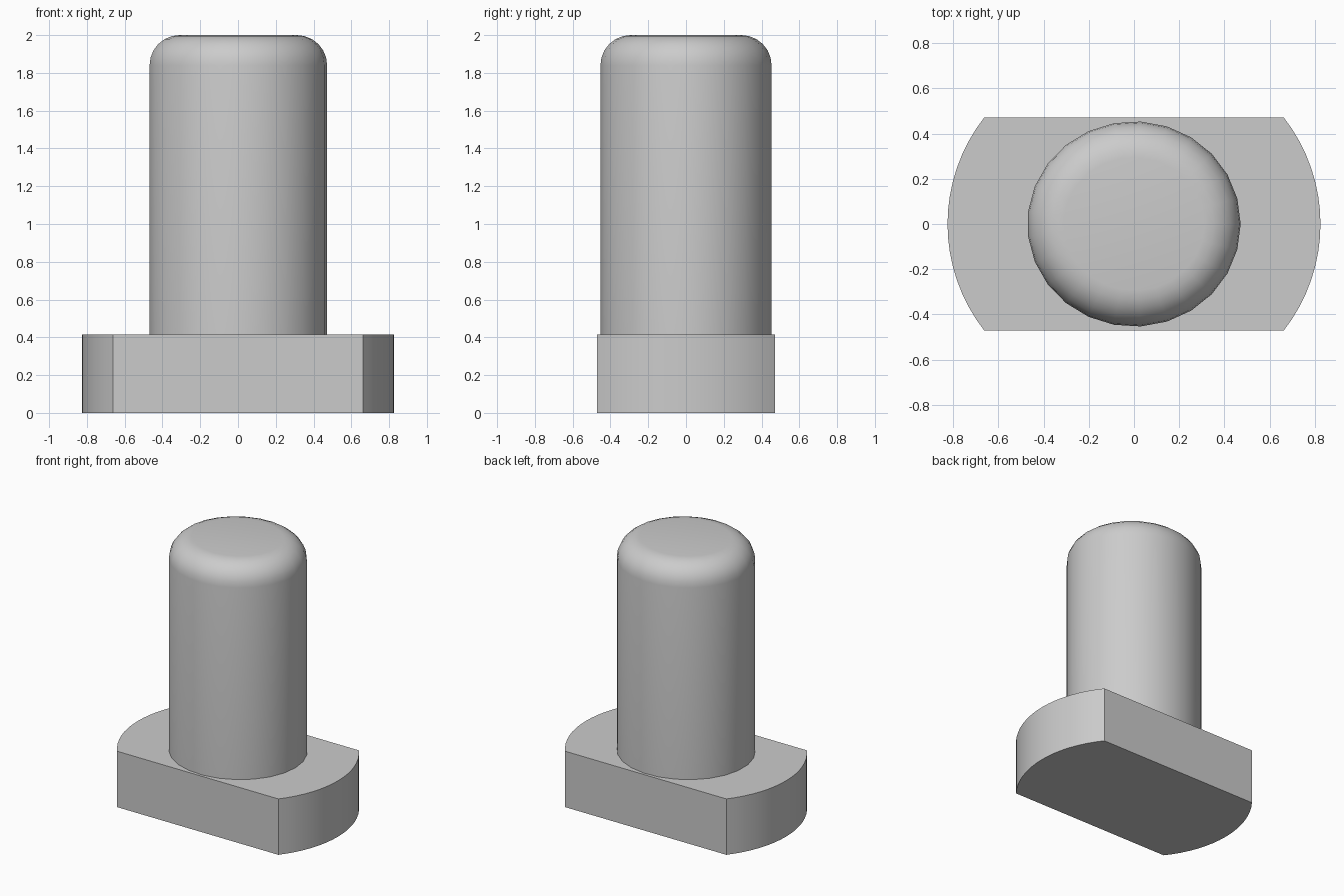
import bpy, bmesh, math

cube = bpy.data.objects.get("Cube")
if cube:
    bpy.data.objects.remove(cube, do_unlink=True)

grey = bpy.data.materials.new("plain_grey")
grey.use_nodes = True
colour = (0.6, 0.6, 0.6, 1)
grey.diffuse_color = colour
grey.node_tree.nodes["Principled BSDF"].inputs["Base Color"].default_value = colour

BASE_TOP = 0.415


def loft(name, rings):
    """Join equal rings of points, lowest first, into a capped solid."""
    bm = bmesh.new()
    loops = [[bm.verts.new(p) for p in ring] for ring in rings]
    n = len(loops[0])
    for low, high in zip(loops, loops[1:]):
        for i in range(n):
            j = (i + 1) % n
            bm.faces.new((low[i], low[j], high[j], high[i]))
    bm.faces.new(loops[0][::-1])
    bm.faces.new(loops[-1])
    mesh = bpy.data.meshes.new(name)
    bm.to_mesh(mesh)
    bm.free()
    obj = bpy.data.objects.new(name, mesh)
    bpy.context.collection.objects.link(obj)
    mesh.materials.append(grey)
    bpy.ops.object.select_all(action='DESELECT')
    obj.select_set(True)
    bpy.context.view_layer.objects.active = obj
    bpy.ops.object.shade_smooth_by_angle(angle=math.radians(32))
    return obj


# Base: flat front and back, rounded ends
half_x, half_y, corner_x = 0.825, 0.472, 0.662
sag = half_x - corner_x
radius = (sag ** 2 + half_y ** 2) / (2 * sag)
centre = half_x - radius
sweep = math.asin(half_y / radius)
steps = 16
angles = [sweep * (2 * i / steps - 1) for i in range(steps + 1)]
end = [(centre + radius * math.cos(a), radius * math.sin(a)) for a in angles]
outline = end + [(-x, -y) for x, y in end]
loft("base", [[(x, y, z) for x, y in outline] for z in (0, BASE_TOP)])

# Shaft: slightly oval pin with a rounded top edge
sides, rad_x, rad_y, fillet, top = 25, 0.472, 0.454, 0.16, 2.0
levels = [(0, BASE_TOP)]
for k in range(7):
    a = math.pi / 2 * k / 6
    levels.append((fillet * (1 - math.cos(a)), top - fillet * (1 - math.sin(a))))
turns = [math.tau * i / sides for i in range(sides)]
loft("shaft", [[((rad_x - inset) * math.cos(t), (rad_y - inset) * math.sin(t), z)
                for t in turns] for inset, z in levels])
